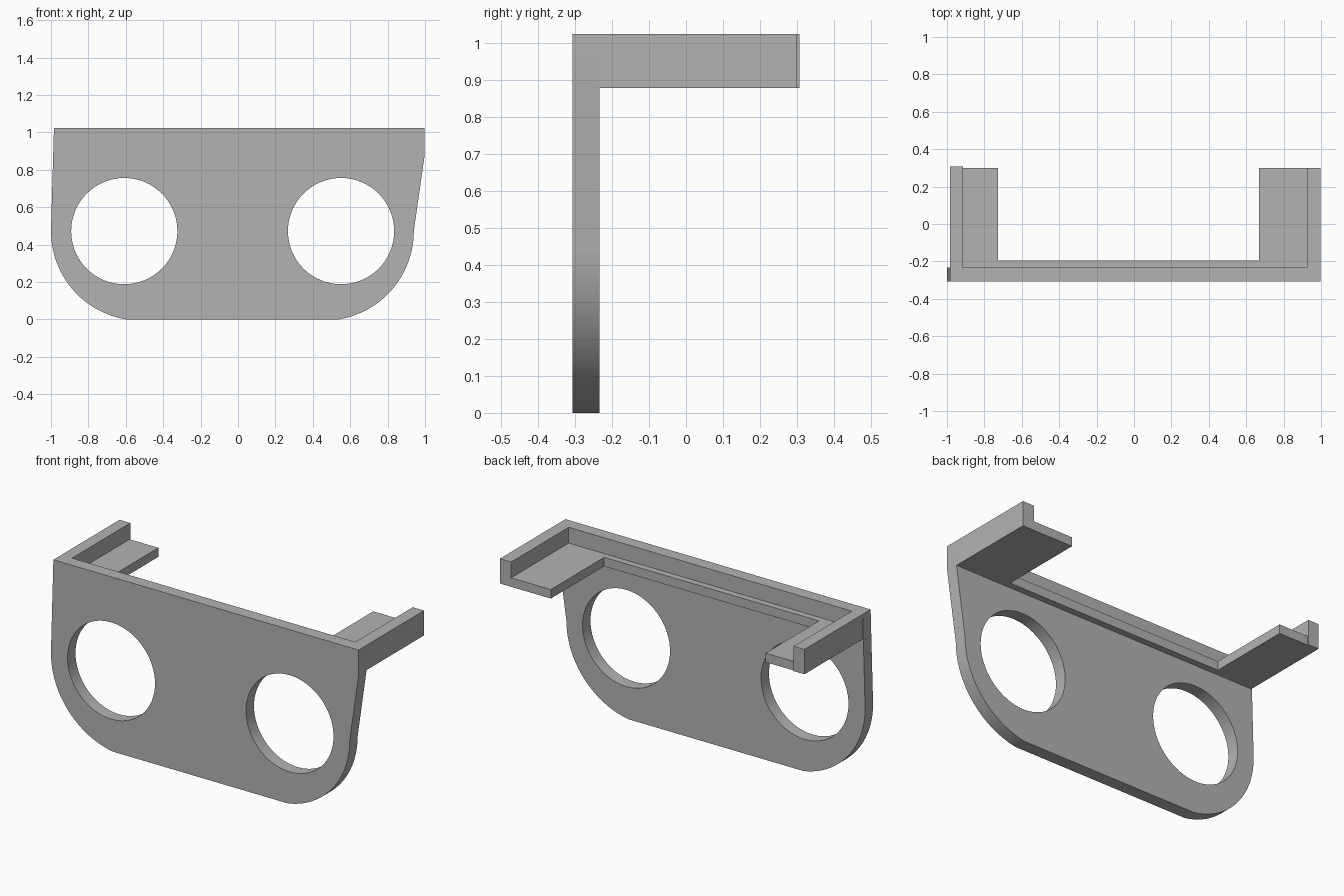
import bpy
import bmesh
from math import sin, cos, pi, asin, radians

if "Cube" in bpy.data.objects:
    bpy.data.objects.remove(bpy.data.objects["Cube"])

# One plain grey material
grey = bpy.data.materials.new("plain grey")
grey.use_nodes = True
colour = (0.45, 0.45, 0.45, 1)
grey.diffuse_color = colour
grey.node_tree.nodes["Principled BSDF"].inputs["Base Color"].default_value = colour

FRONT, BACK, ARM_END = -0.307, -0.233, 0.30
TOP, RIM_BOTTOM, LEDGE = 1.023, 0.877, 0.93
HOLE_Z, HOLE_R, CORNER_R = 0.472, 0.284, 0.478


def arc(cx, cz, r, start, end, steps):
    angles = [start + (end - start) * i / steps for i in range(steps + 1)]
    return [(cx + r * cos(a), cz + r * sin(a)) for a in angles]


def extrude(name, loops, y0, y1):
    """Fill closed x-z loops (inner loops become holes) and extrude along y."""
    bm = bmesh.new()
    edges = []
    for loop in loops:
        verts = [bm.verts.new((x, y0, z)) for x, z in loop]
        edges += [bm.edges.new((v, verts[i - 1])) for i, v in enumerate(verts)]
    bmesh.ops.triangle_fill(bm, edges=edges, use_beauty=True)
    result = bmesh.ops.extrude_face_region(bm, geom=bm.faces[:])
    moved = [g for g in result["geom"] if isinstance(g, bmesh.types.BMVert)]
    bmesh.ops.translate(bm, verts=moved, vec=(0, y1 - y0, 0))
    bmesh.ops.recalc_face_normals(bm, faces=bm.faces[:])
    mesh = bpy.data.meshes.new(name)
    bm.to_mesh(mesh)
    bm.free()
    mesh.materials.append(grey)
    obj = bpy.data.objects.new(name, mesh)
    bpy.context.collection.objects.link(obj)
    return obj


def rectangle(x0, x1, z0, z1):
    return [(x0, z0), (x1, z0), (x1, z1), (x0, z1)]


# Front plate: rounded lower corners, flared upper sides and two round holes
sweep = asin(HOLE_Z / CORNER_R)
outline = [(-0.984, TOP)]
outline += arc(-1 + CORNER_R, HOLE_Z, CORNER_R, pi, pi + sweep, 24)
outline += arc(0.94 - CORNER_R, HOLE_Z, CORNER_R, -sweep, 0, 24)
outline += [(0.998, RIM_BOTTOM), (0.998, TOP)]
holes = [arc(x, HOLE_Z, HOLE_R, 0, 2 * pi, 64)[:-1] for x in (-0.608, 0.551)]
plate = extrude("front_plate", [outline] + holes, FRONT, BACK)

# Side arms: L-shaped section made of an outer wall and an inner ledge
for name, outer, wall, inner in (("right_arm", -0.984, -0.914, -0.727),
                                 ("left_arm", 0.998, 0.925, 0.668)):
    section = [(outer, RIM_BOTTOM), (inner, RIM_BOTTOM), (inner, LEDGE),
               (wall, LEDGE), (wall, TOP), (outer, TOP)]
    extrude(name, [section], BACK, ARM_END)

# Slightly longer end of the right wall
extrude("right_wall_end", [rectangle(-0.984, -0.914, RIM_BOTTOM, TOP)], ARM_END, 0.307)

# Narrow ledge behind the plate joining both arms
extrude("rear_ledge", [rectangle(-0.727, 0.668, RIM_BOTTOM, LEDGE)], BACK, -0.195)

# Smooth the curved rims, keep the corners sharp
bpy.ops.object.select_all(action="DESELECT")
plate.select_set(True)
bpy.context.view_layer.objects.active = plate
bpy.ops.object.shade_smooth_by_angle(angle=radians(30))
